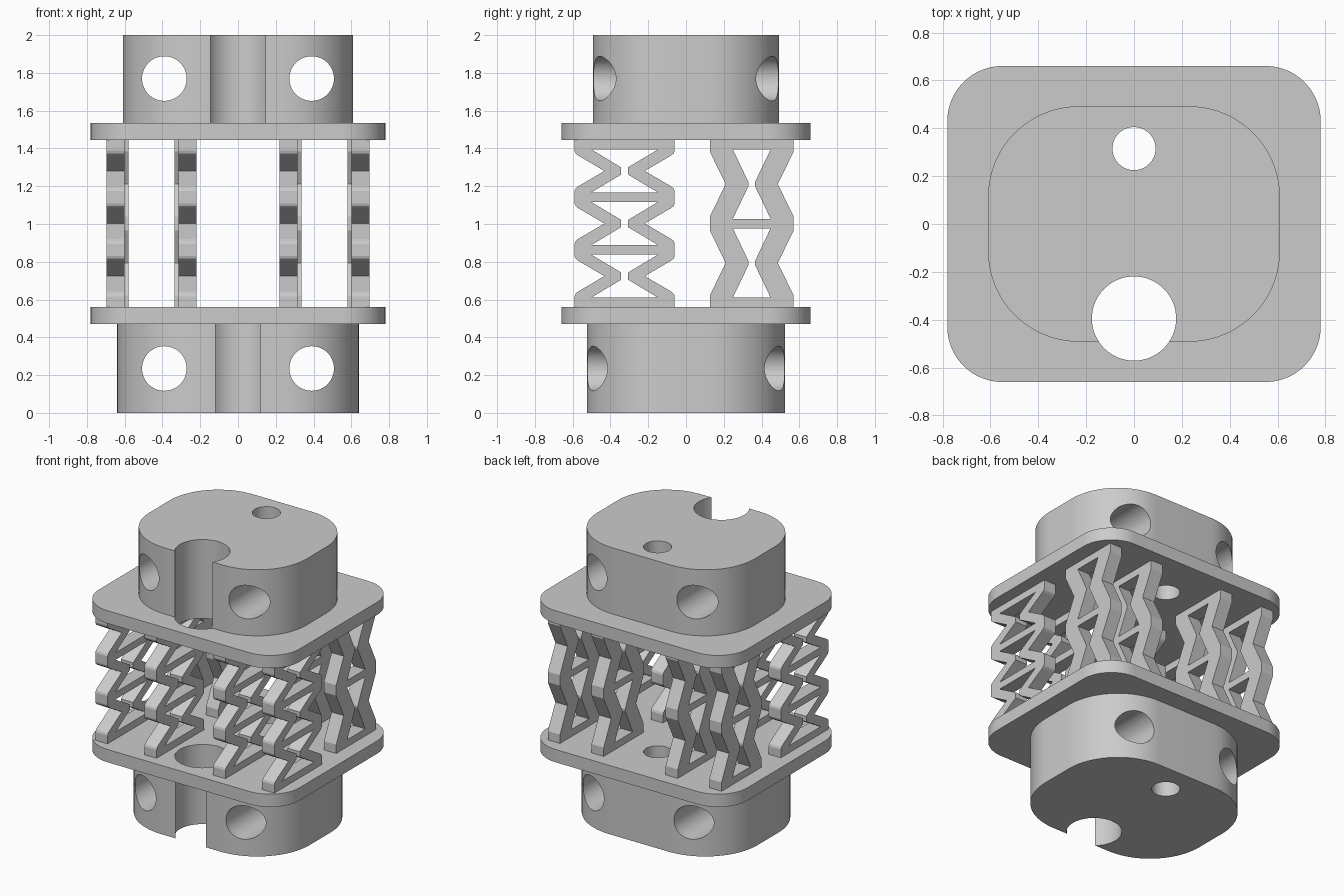
import bpy
import bmesh
import math
from mathutils import Vector

cube = bpy.data.objects.get("Cube")
if cube:
    bpy.data.objects.remove(cube, do_unlink=True)

grey = bpy.data.materials.new("light grey")
grey.use_nodes = True
colour = (0.6, 0.6, 0.6, 1)
grey.diffuse_color = colour
grey.node_tree.nodes["Principled BSDF"].inputs["Base Color"].default_value = colour


def activate(obj):
    bpy.ops.object.select_all(action="DESELECT")
    obj.select_set(True)
    bpy.context.view_layer.objects.active = obj


def rounded_block(name, hx, hy, radius, z0, z1, steps=20):
    """Rounded rectangle extruded upwards."""
    bm = bmesh.new()
    verts = []
    for corner, (sx, sy) in enumerate([(1, 1), (-1, 1), (-1, -1), (1, -1)]):
        for i in range(steps + 1):
            a = (corner + i / steps) * math.pi / 2
            x = sx * (hx - radius) + radius * math.cos(a)
            y = sy * (hy - radius) + radius * math.sin(a)
            verts.append(bm.verts.new((x, y, z0)))
    face = bm.faces.new(verts)
    top = bmesh.ops.extrude_face_region(bm, geom=[face])["geom"]
    moved = [v for v in top if isinstance(v, bmesh.types.BMVert)]
    bmesh.ops.translate(bm, verts=moved, vec=Vector((0, 0, z1 - z0)))
    bmesh.ops.recalc_face_normals(bm, faces=bm.faces)
    mesh = bpy.data.meshes.new(name)
    bm.to_mesh(mesh)
    bm.free()
    mesh.materials.append(grey)
    obj = bpy.data.objects.new(name, mesh)
    bpy.context.collection.objects.link(obj)
    return obj


def drill(obj, radius, location, along_y=False):
    """Cut a round hole right through a part."""
    bpy.ops.mesh.primitive_cylinder_add(
        vertices=64, radius=radius, depth=5, location=location,
        rotation=(math.pi / 2 if along_y else 0, 0, 0))
    cutter = bpy.context.object
    cutter.hide_render = True
    cutter.data.materials.append(grey)
    mod = obj.modifiers.new("hole", "BOOLEAN")
    mod.operation = "DIFFERENCE"
    mod.solver = "EXACT"
    mod.object = cutter
    activate(obj)
    bpy.ops.object.modifier_apply(modifier=mod.name)
    bpy.data.objects.remove(cutter, do_unlink=True)


# Flanges and end blocks, with the vertical channel and bore through all
bodies = [
    ("lower_block", 0.64, 0.525, 0.41, 0, 0.47, 0.235),
    ("lower_plate", 0.78, 0.66, 0.23, 0.47, 0.56, None),
    ("upper_plate", 0.78, 0.66, 0.23, 1.445, 1.535, None),
    ("upper_block", 0.61, 0.492, 0.38, 1.535, 2, 1.77),
]
for name, hx, hy, radius, z0, z1, hole_z in bodies:
    body = rounded_block(name, hx, hy, radius, z0, z1)
    drill(body, 0.176, (0, -0.395, 1))
    drill(body, 0.09, (0, 0.315, 1))
    if hole_z:
        for side in (-1, 1):
            drill(body, 0.118, (side * 0.39, 0, hole_z), along_y=True)
    activate(body)
    bpy.ops.object.shade_smooth_by_angle(angle=math.radians(30))


BOTTOM, TOP = 0.56, 1.445


def lattice(name, x, y, width, cells, half, notch, rib, corner, waist, flat, shoulder):
    """Re-entrant strut: zigzag outline with a bow-tie opening per cell."""
    bar = 0.025
    pitch = (TOP - BOTTOM - 2 * bar) / cells
    rungs = [BOTTOM + bar + i * pitch for i in range(cells + 1)]
    edge = [(half, BOTTOM)]
    for i, z in enumerate(rungs):
        lower = [(half - dx, z - dz) for dx, dz in shoulder]
        upper = [(half - dx, z + dz) for dx, dz in reversed(shoulder)]
        edge += lower if i else []
        edge += upper + [(notch, z + pitch / 2)] if i < cells else []
    # the last shoulder is replaced by a straight end at the upper plate
    edge = edge[:len(edge)] + [(half, TOP)]
    loops = [edge + [(-u, z) for u, z in reversed(edge)]]
    for z in rungs[:-1]:
        low, mid, high = z + rib, z + pitch / 2, z + pitch - rib
        right = [(corner, low), (waist, mid - flat), (waist, mid + flat), (corner, high)]
        loops.append(right + [(-u, v) for u, v in reversed(right)])

    curve = bpy.data.curves.new(name, "CURVE")
    curve.dimensions = "2D"
    curve.fill_mode = "BOTH"
    curve.extrude = width / 2
    for points in loops:
        spline = curve.splines.new("POLY")
        spline.points.add(len(points) - 1)
        for point, (u, v) in zip(spline.points, points):
            point.co = (u, v, 0, 1)
        spline.use_cyclic_u = True
    curve.materials.append(grey)
    obj = bpy.data.objects.new(name, curve)
    bpy.context.collection.objects.link(obj)
    obj.location = (x, y, 0)
    obj.rotation_euler = (math.pi / 2, 0, math.pi / 2)
    activate(obj)
    bpy.ops.object.convert(target="MESH")
    bpy.ops.object.shade_flat()


# Four three-cell struts in front and four two-cell struts behind
for side, label in ((1, "left"), (-1, "right")):
    for place, front_x, back_x in (("inner", 0.268, 0.288), ("outer", 0.648, 0.628)):
        lattice(f"front_{label}_{place}_strut", side * front_x, -0.325, 0.095, 3,
                0.265, 0.107, 0.025, 0.177, 0.018, 0.019,
                [(0.018, 0.057), (0.005, 0.046), (0, 0.032)])
        lattice(f"back_{label}_{place}_strut", side * back_x, 0.348, 0.095, 2,
                0.222, 0.138, 0.025, 0.1, 0.016, 0.008, [(0, 0.037)])
